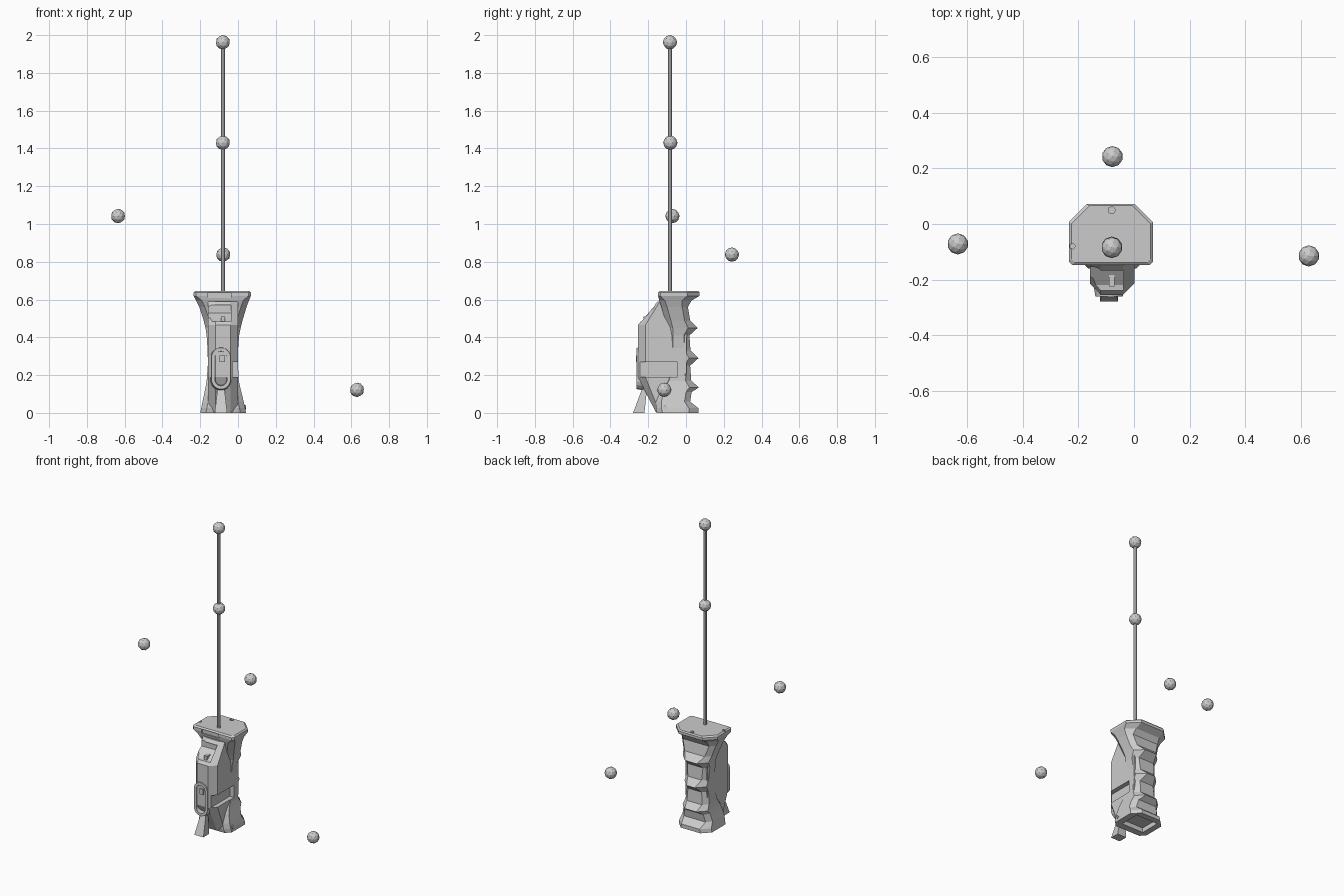
import bpy, bmesh, math
from mathutils import Vector

if "Cube" in bpy.data.objects:
    bpy.data.objects.remove(bpy.data.objects["Cube"])


def finish(name, bm):
    bmesh.ops.recalc_face_normals(bm, faces=bm.faces)
    me = bpy.data.meshes.new(name)
    bm.to_mesh(me)
    bm.free()
    ob = bpy.data.objects.new(name, me)
    bpy.context.collection.objects.link(ob)
    return ob


def loft(name, rings, closed=False):
    """Skin matching rings of points; cap the ends or close the loop."""
    bm = bmesh.new()
    rows = [[bm.verts.new(p) for p in r] for r in rings]
    pairs = list(zip(rows, rows[1:]))
    if closed:
        pairs.append((rows[-1], rows[0]))
    else:
        bm.faces.new(rows[0])
        bm.faces.new(rows[-1])
    for a, b in pairs:
        for i in range(len(a)):
            j = (i + 1) % len(a)
            bm.faces.new((a[i], a[j], b[j], b[i]))
    return finish(name, bm)


def box(name, x0, x1, y0, y1, z0, z1):
    return loft(name, [[(x0, y0, z), (x1, y0, z), (x1, y1, z), (x0, y1, z)] for z in (z0, z1)])


def rod(name, centre, r, z0, z1, n):
    return loft(name, [[(centre[0] + r * math.cos(i * math.tau / n),
                         centre[1] + r * math.sin(i * math.tau / n), z)
                        for i in range(n)] for z in (z0, z1)])


def boolean(target, tool, op):
    m = target.modifiers.new("cut", 'BOOLEAN')
    m.operation, m.solver, m.object = op, 'EXACT', tool
    tool.hide_render = True
    bpy.context.view_layer.objects.active = target
    bpy.ops.object.modifier_apply(modifier=m.name)
    bpy.data.objects.remove(tool)


# Grip: flared ends and finger ridges (z, left x, right x, front y, back y, back chamfer)
levels = [
    (0.00, -0.200, 0.042, -0.155, 0.065, 0.05),
    (0.025, -0.195, 0.038, -0.16, 0.065, 0.05),
    (0.06, -0.188, 0.030, -0.16, 0.022, 0.03),
    (0.11, -0.177, 0.018, -0.15, 0.030, 0.03),
    (0.135, -0.172, 0.012, -0.14, 0.068, 0.05),
    (0.17, -0.166, 0.004, -0.12, 0.028, 0.03),
    (0.25, -0.160, 0.000, -0.10, 0.022, 0.03),
    (0.29, -0.160, 0.000, -0.10, 0.066, 0.05),
    (0.33, -0.161, 0.000, -0.10, 0.024, 0.03),
    (0.41, -0.166, 0.006, -0.10, 0.018, 0.03),
    (0.45, -0.172, 0.014, -0.10, 0.062, 0.05),
    (0.49, -0.182, 0.024, -0.11, 0.022, 0.03),
    (0.56, -0.205, 0.045, -0.13, 0.010, 0.03),
    (0.595, -0.222, 0.058, -0.142, 0.030, 0.05),
    (0.62, -0.235, 0.068, -0.148, 0.072, 0.065),
    (0.637, -0.235, 0.068, -0.148, 0.072, 0.065),
    (0.645, -0.226, 0.060, -0.138, 0.066, 0.065),
]
rings = []
for z, xl, xr, yf, yb, c in levels:
    f = 0.012 if z > 0.6 else 0.03
    rings.append([(xl + f, yf, z), (xr - f, yf, z), (xr, yf + f, z), (xr, yb - c, z),
                  (xr - c, yb, z), (xl + c, yb, z), (xl, yb - c, z), (xl, yf + f, z)])
grip = loft("grip", rings)

# Flat-sided front housing with chamfered front edges
profile = [(-0.15, 0.59, 0.3), (-0.255, 0.465, 1), (-0.255, 0.19, 1), (-0.16, 0.004, 0.5),
           (-0.02, 0.004, 0), (0.0, 0.10, 0), (0.005, 0.48, 0), (-0.02, 0.55, 0), (-0.08, 0.59, 0)]
housing = loft("housing", [[(x, y + d * k, z) for y, z, k in profile]
                           for x, d in ((-0.158, 0.04), (-0.12, 0), (-0.04, 0), (0.001, 0.04))])
boolean(grip, housing, 'UNION')

# Recesses: trigger window with sloping floor, cap slot, side panel, base, socket holes
window = loft("window_cutter", [[(x, -0.32, 0.475), (x, -0.22, 0.485), (x, -0.155, 0.53),
                                 (x, -0.155, 0.57), (x, -0.32, 0.57)] for x in (-0.162, -0.037)])
for cutter in (window,
               box("slot_cutter", -0.162, -0.037, -0.3, -0.138, 0.608, 0.636),
               box("panel_cutter", -0.028, 0.2, -0.4, -0.045, 0.19, 0.27),
               box("base_cutter", -0.16, 0.0, -0.11, 0.025, -0.1, 0.03),
               rod("rear_hole_cutter", (-0.08, 0.05), 0.014, 0.625, 0.7, 5),
               rod("side_hole_cutter", (-0.222, -0.08), 0.011, 0.63, 0.7, 5)):
    boolean(grip, cutter, 'DIFFERENCE')

# Trigger in the window
box("trigger", -0.09, -0.07, -0.225, -0.16, 0.48, 0.51)


# Raised oval rail on the front
def oval(r, y):
    pts = []
    for i in range(16):
        a = (i + 0.5) * math.tau / 16
        pts.append((-0.09 + r * math.cos(a), y,
                    0.235 + r * math.sin(a) + math.copysign(0.06, math.sin(a))))
    return pts


loft("oval_rail", [oval(0.056, -0.225), oval(0.05, -0.262), oval(0.032, -0.262),
                   oval(0.028, -0.225)], closed=True)
box("slider", -0.097, -0.07, -0.264, -0.24, 0.27, 0.305)

# Tail lever below the rail
loft("tail_lever", [[(-0.09 - w, y0, z), (-0.09 + w, y0, z), (-0.09 + w, y1, z), (-0.09 - w, y1, z)]
                    for z, w, y0, y1 in ((0.0, 0.033, -0.28, -0.22), (0.14, 0.017, -0.228, -0.205))])

# Side screw
screw = rod("side_screw", (0, 0), 0.013, -0.006, 0.006, 4)
screw.rotation_euler = (0, math.pi / 2, 0)
screw.location = (0.036, -0.11, 0.03)

# Antenna rod and marker balls
rod("antenna", (-0.08, -0.085), 0.011, 0.63, 1.965, 8)
balls = [(-0.08, -0.085, 1.962), (-0.08, -0.083, 1.43), (-0.635, -0.072, 1.042),
         (-0.078, 0.243, 0.838), (0.63, -0.115, 0.122)]
for i, p in enumerate(balls):
    bm = bmesh.new()
    bmesh.ops.create_icosphere(bm, subdivisions=2, radius=0.038)
    finish(f"marker_ball_{i + 1}", bm).location = Vector(p)
